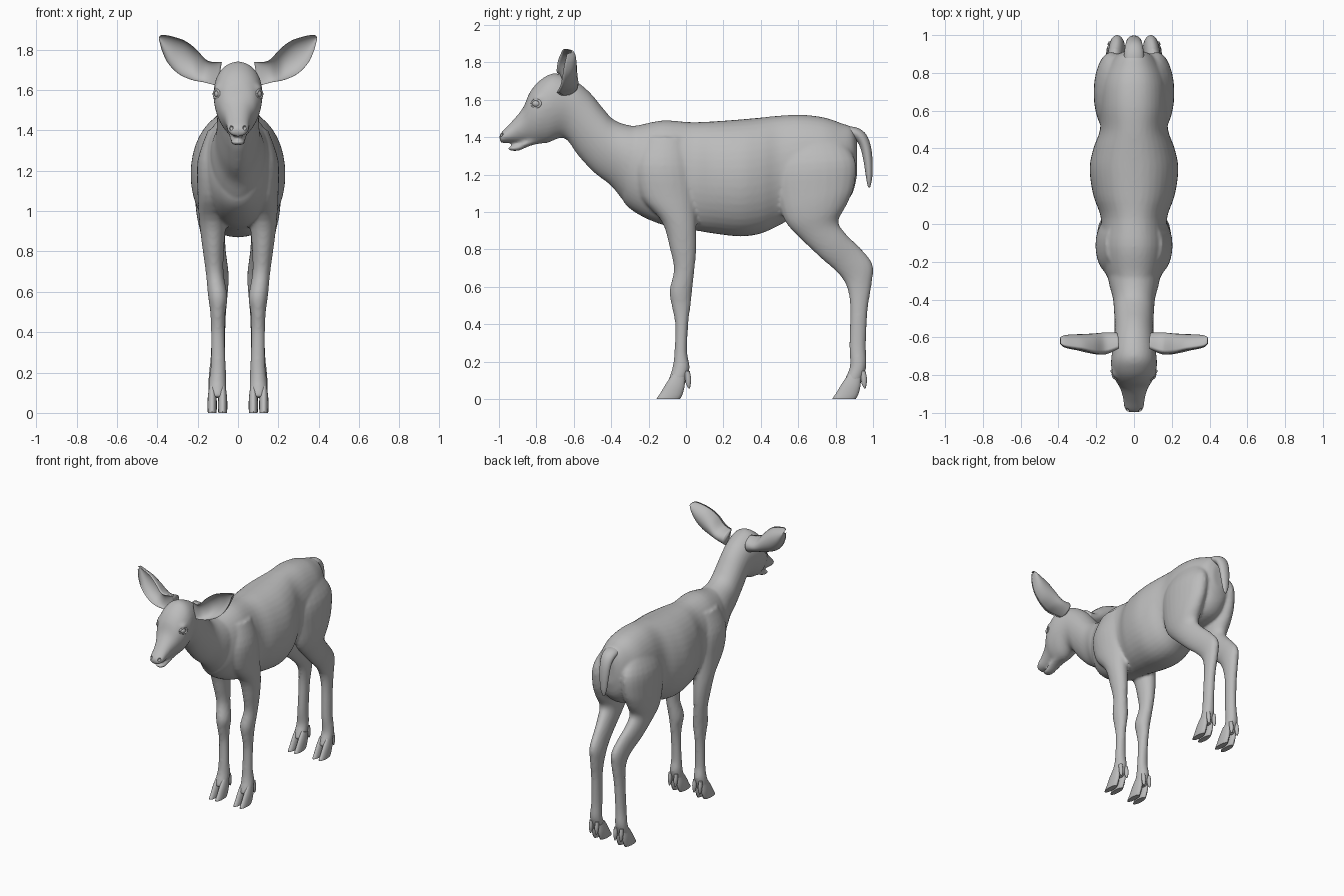
import bpy, bmesh, math
from mathutils import Vector, Matrix

fur = bpy.data.materials.new("plain_grey")
fur.diffuse_color = (0.5, 0.5, 0.5, 1)


def spline(rows, sub=4):
    """Catmull-Rom interpolation of rows of numbers."""
    out = []
    for i in range(len(rows) - 1):
        p0, p1, p2, p3 = (rows[max(0, min(len(rows) - 1, i + k))] for k in (-1, 0, 1, 2))
        for s in range(sub):
            t = s / sub
            out.append([0.5 * (2 * b + (c - a) * t + (2 * a - 5 * b + 4 * c - d) * t * t
                               + (3 * b - a - 3 * c + d) * t ** 3)
                        for a, b, c, d in zip(p0, p1, p2, p3)])
    return out + [list(rows[-1])]


def skin(bm, rings):
    """Bridge closed rings of points and cap both ends."""
    loops = [[bm.verts.new(p) for p in r] for r in rings]
    n = len(loops[0])
    for a, b in zip(loops, loops[1:]):
        for i in range(n):
            bm.faces.new((a[i], a[(i + 1) % n], b[(i + 1) % n], b[i]))
    bm.faces.new(loops[0])
    bm.faces.new(loops[-1][::-1])


def loft(bm, rows, side=1, dx=0, dy=0, egg=0.0, power=1.0, n=24, sub=4):
    """Rows: edge A (y, z), opposite edge B (y, z), centre x, half width."""
    rings = []
    for ya, za, yb, zb, cx, w in spline(rows, sub):
        ring = []
        for i in range(n):
            t = 2 * math.pi * i / n
            c, s = math.cos(t), math.sin(t)
            s = math.copysign(abs(s) ** power, s)
            ring.append((side * (cx + dx + w * s * (1 + egg * c)),
                         dy + (ya + yb) / 2 + c * (ya - yb) / 2,
                         (za + zb) / 2 + c * (za - zb) / 2))
        rings.append(ring)
    skin(bm, rings)


def finish(name, bm):
    bmesh.ops.recalc_face_normals(bm, faces=bm.faces)
    me = bpy.data.meshes.new(name)
    bm.to_mesh(me)
    bm.free()
    ob = bpy.data.objects.new(name, me)
    bpy.context.collection.objects.link(ob)
    me.materials.append(fur)
    for p in me.polygons:
        p.use_smooth = True
    return ob


def ball(bm, loc, size):
    bmesh.ops.create_uvsphere(bm, u_segments=20, v_segments=12, radius=1,
                              matrix=Matrix.Translation(loc) @ Matrix.Diagonal((*size, 1)))


# Body: torso, neck and head, jaw and legs, blended into one skin
torso = [(y, t, y, b, 0, w) for y, t, b, w in (
    (-.36, 1.40, 1.15, .06), (-.33, 1.45, 1.05, .11), (-.25, 1.465, .985, .155),
    (-.12, 1.49, .93, .18), (.03, 1.48, .905, .175), (.15, 1.485, .885, .215),
    (.29, 1.495, .87, .235), (.40, 1.505, .885, .215), (.50, 1.515, .93, .18),
    (.62, 1.52, .99, .18), (.74, 1.505, 1.0, .175), (.83, 1.475, 1.03, .145),
    (.89, 1.45, 1.10, .10), (.915, 1.38, 1.2, .05))]
neck_head = [
    (-.10, 1.45, -.20, 1.02, 0, .14), (-.28, 1.46, -.31, 1.04, 0, .135),
    (-.38, 1.49, -.40, 1.14, 0, .112), (-.44, 1.55, -.49, 1.21, 0, .105),
    (-.51, 1.635, -.575, 1.30, 0, .102), (-.59, 1.70, -.65, 1.395, 0, .105),
    (-.70, 1.742, -.74, 1.37, 0, .12), (-.78, 1.705, -.80, 1.365, 0, .115),
    (-.835, 1.64, -.84, 1.37, 0, .092), (-.873, 1.555, -.87, 1.37, 0, .072),
    (-.935, 1.48, -.90, 1.37, 0, .058), (-.983, 1.43, -.95, 1.37, 0, .052),
    (-1.0, 1.405, -.99, 1.37, 0, .036)]
jaw = [(-.76, 1.42, -.76, 1.37, 0, .05), (-.83, 1.40, -.83, 1.355, 0, .045),
       (-.90, 1.362, -.895, 1.328, 0, .038), (-.94, 1.352, -.935, 1.328, 0, .03),
       (-.952, 1.345, -.95, 1.334, 0, .015)]
front_leg = [
    (-.22, 1.40, .0, 1.40, .09, .06), (-.27, 1.25, .03, 1.25, .115, .085),
    (-.24, 1.08, .05, 1.08, .12, .08), (-.13, .95, .055, .92, .125, .066),
    (-.085, .80, .055, .80, .122, .052), (-.065, .69, .045, .69, .115, .044),
    (-.088, .58, .032, .57, .10, .048), (-.077, .50, .025, .50, .10, .038),
    (-.058, .40, .012, .40, .10, .034), (-.062, .25, .007, .25, .098, .037),
    (-.072, .17, .02, .17, .10, .042), (-.088, .12, .005, .11, .102, .045),
    (-.10, .08, -.01, .07, .102, .04)]
hind_leg = [
    (.55, 1.42, .82, 1.40, .09, .05), (.48, 1.25, .905, 1.28, .115, .09),
    (.49, 1.08, .90, 1.14, .125, .088), (.53, .95, .86, 1.04, .13, .077),
    (.61, .86, .815, .95, .125, .063), (.72, .755, .858, .88, .115, .053),
    (.80, .685, .93, .81, .10, .046), (.845, .63, .998, .72, .09, .044),
    (.868, .57, .992, .61, .09, .039), (.878, .475, .972, .48, .095, .035),
    (.873, .29, .962, .29, .10, .035), (.877, .18, .965, .18, .105, .041),
    (.855, .12, .945, .11, .105, .043), (.84, .08, .93, .07, .105, .038)]

bm = bmesh.new()
loft(bm, torso, power=.9, n=40)
loft(bm, neck_head, egg=.14, n=32)
loft(bm, jaw)
for side in (-1, 1):
    loft(bm, front_leg, side)
    loft(bm, hind_leg, side)
    ball(bm, (side * .085, -.775, 1.605), (.034, .045, .03))   # brow
body = finish("body", bm)
remesh = body.modifiers.new("blend", 'REMESH')
remesh.mode = 'VOXEL'
remesh.voxel_size = .01
remesh.use_smooth_shade = True
smooth = body.modifiers.new("soften", 'SMOOTH')
smooth.factor = .5
smooth.iterations = 6

# Nostrils cut into the muzzle
bm = bmesh.new()
for side in (-1, 1):
    ball(bm, (side * .033, -.986, 1.412), (.009, .016, .011))
cutter = finish("nostril_cutter", bm)
cutter.hide_render = True
cutter.hide_viewport = True
cut = body.modifiers.new("nostrils", 'BOOLEAN')
cut.object = cutter
cut.operation = 'DIFFERENCE'

# Ears: cupped cross-sections (upper x, z, lower x, z, rim y, back y, inner y)
ear = [(.08, 1.74, .10, 1.62, -.66, -.575, -.655),
       (.15, 1.745, .17, 1.638, -.69, -.575, -.66),
       (.21, 1.805, .23, 1.65, -.685, -.58, -.615),
       (.265, 1.845, .295, 1.68, -.67, -.583, -.602),
       (.325, 1.865, .345, 1.73, -.66, -.585, -.604),
       (.368, 1.873, .375, 1.79, -.65, -.59, -.608),
       (.39, 1.868, .391, 1.848, -.635, -.60, -.612)]
for side, label in ((1, "left"), (-1, "right")):
    bm = bmesh.new()
    rings = []
    for xu, zu, xl, zl, rim, back, inner in spline(ear, 5):
        ring = []
        for i in range(28):
            t = 2 * math.pi * i / 28
            f, s = (1 - math.cos(t)) / 2, math.sin(t)
            y = rim + (back - rim) * s if s >= 0 else rim - (inner - rim) * s
            ring.append((side * (xu + (xl - xu) * f), y, zu + (zl - zu) * f))
        rings.append(ring)
    skin(bm, rings)
    finish(label + "_ear", bm)

    # Eyeball with a rim of eyelid
    bm = bmesh.new()
    ball(bm, (side * .098, -.797, 1.58), (.02, .026, .02))
    finish(label + "_eye", bm)
    axis = Vector((side * .85, -.5, 0)).normalized()
    along = axis.cross(Vector((0, 0, 1)))
    centre = Vector((side * .106, -.801, 1.58))
    bm = bmesh.new()
    rings = []
    for i in range(25):
        a = 2 * math.pi * i / 24
        out = along * math.cos(a) * 1.3 + Vector((0, 0, math.sin(a)))
        rings.append([centre + out * (.02 + .006 * math.cos(b)) + axis * .006 * math.sin(b)
                      for b in (2 * math.pi * k / 8 for k in range(8))])
    skin(bm, rings)
    finish(label + "_eyelid", bm)

# Tail
bm = bmesh.new()
loft(bm, [(.82, 1.455, .82, 1.40, 0, .05), (.90, 1.455, .88, 1.395, 0, .052),
          (.955, 1.425, .915, 1.375, 0, .048), (.985, 1.365, .935, 1.335, 0, .042),
          (.997, 1.28, .95, 1.27, 0, .036), (.996, 1.19, .962, 1.19, 0, .026),
          (.988, 1.145, .970, 1.145, 0, .014), (.983, 1.13, .976, 1.13, 0, .005)])
finish("tail", bm)

# Cloven hooves and dewclaws
toe = [(-.07, .135, -.005, .115, 0, .016), (-.105, .085, -.008, .065, 0, .022),
       (-.135, .035, -.02, .022, 0, .023), (-.155, .006, -.03, .004, 0, .022),
       (-.157, .0, -.032, .0, 0, .021)]
claw = [(-.01, .15, .02, .15, 0, .012), (-.005, .11, .028, .105, 0, .014),
        (.0, .08, .024, .072, 0, .011), (.012, .058, .02, .055, 0, .004)]
for place, dy in (("front", 0), ("hind", .94)):
    for side, label in ((1, "left"), (-1, "right")):
        bm = bmesh.new()
        for dx in (-1, 1):
            loft(bm, toe, side, .102 + dx * .026, dy, n=16)
            loft(bm, claw, side, .102 + dx * .024, dy, n=12)
        hoof = finish(f"{place}_{label}_hoof", bm)
        bpy.ops.object.select_all(action='DESELECT')
        hoof.select_set(True)
        bpy.context.view_layer.objects.active = hoof
        bpy.ops.object.shade_smooth_by_angle(angle=math.radians(50))
